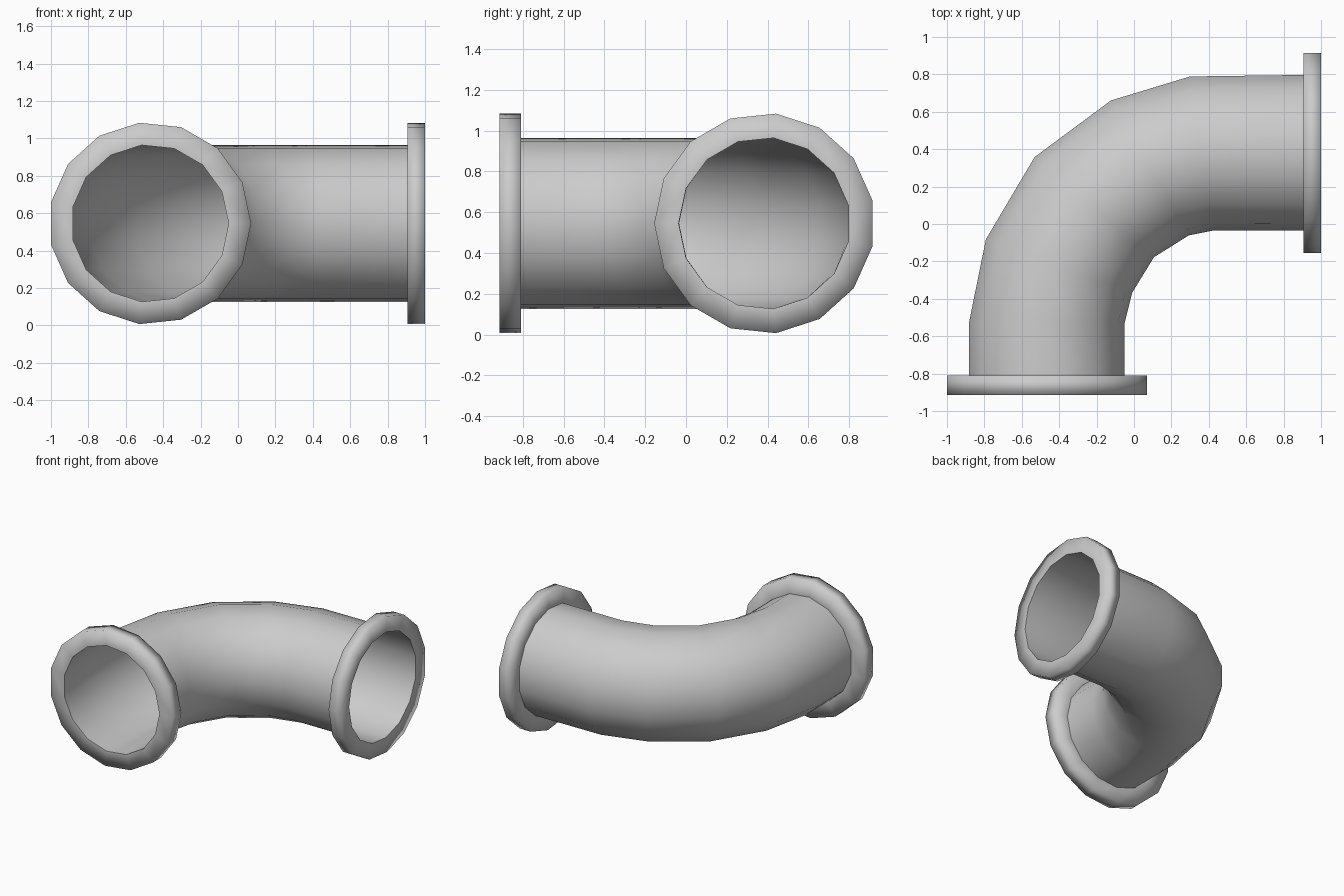
import bpy
import bmesh
from math import radians, cos, sin, tau
from mathutils import Vector

cube = bpy.data.objects.get("Cube")
if cube:
    bpy.data.objects.remove(cube)

SIDES = 15
AXIS_Z = 0.545
PIPE_R = 0.421
FLANGE_R = 0.541

grey = bpy.data.materials.new("plain_grey")
grey.use_nodes = True
grey.diffuse_color = (0.6, 0.6, 0.6, 1)
grey.node_tree.nodes["Principled BSDF"].inputs["Base Color"].default_value = (0.6, 0.6, 0.6, 1)


def add_ring(bm, x, y, turn, radius):
    """Polygon ring across the path; its first corner points to the inside of the bend."""
    across = Vector((cos(radians(turn)), -sin(radians(turn)), 0))
    centre = Vector((x, y, AXIS_Z))
    ring = []
    for i in range(SIDES):
        a = tau * i / SIDES
        ring.append(bm.verts.new(centre + radius * (across * cos(a) + Vector((0, 0, sin(a))))))
    return ring


def bridge(bm, first, second):
    for i in range(SIDES):
        j = (i + 1) % SIDES
        bm.faces.new((first[i], second[i], second[j], first[j]))


def finish(bm, name):
    for face in bm.faces:
        face.smooth = True
    mesh = bpy.data.meshes.new(name)
    bm.to_mesh(mesh)
    bm.free()
    mesh.materials.append(grey)
    obj = bpy.data.objects.new(name, mesh)
    bpy.context.collection.objects.link(obj)


# Open elbow pipe: centre x, centre y and turn angle of each ring
path = [
    (-0.471, -0.81, 0), (-0.471, -0.53, 0), (-0.405, -0.223, 20), (-0.216, 0.093, 40),
    (0.083, 0.304, 60), (0.364, 0.382, 81), (0.905, 0.385, 90),
]
bm = bmesh.new()
rings = [add_ring(bm, x, y, turn, PIPE_R) for x, y, turn in path]
for first, second in zip(rings, rings[1:]):
    bridge(bm, first, second)
bmesh.ops.recalc_face_normals(bm, faces=bm.faces)
finish(bm, "elbow_pipe")


# Flanges: rectangular section ring with a soft-shaded rim and a sharp bore
def flange(name, inner_end, outer_end, turn):
    bm = bmesh.new()
    loop = [add_ring(bm, *inner_end, turn, PIPE_R), add_ring(bm, *inner_end, turn, FLANGE_R),
            add_ring(bm, *outer_end, turn, FLANGE_R), add_ring(bm, *outer_end, turn, PIPE_R)]
    for k in range(4):
        bridge(bm, loop[k], loop[(k + 1) % 4])
    bmesh.ops.recalc_face_normals(bm, faces=bm.faces)
    for bore in (loop[0], loop[3]):
        for i in range(SIDES):
            bm.edges.get((bore[i], bore[(i + 1) % SIDES])).smooth = False
    finish(bm, name)


flange("front_flange", (-0.471, -0.81), (-0.471, -0.915), 0)
flange("left_flange", (0.905, 0.385), (1.0, 0.385), 90)
